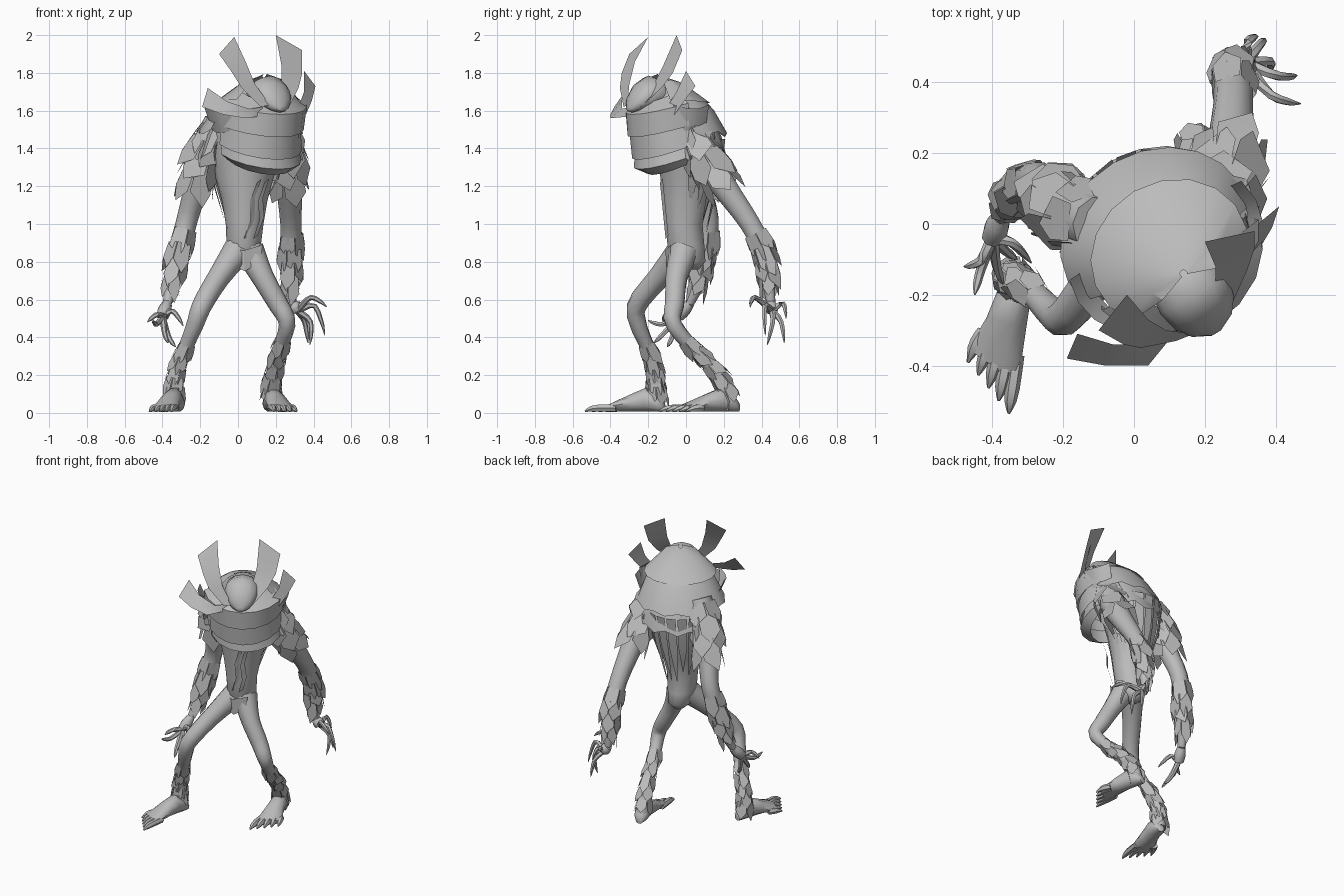
import bpy, math, random
from mathutils import Vector, Matrix

random.seed(4)
if "Cube" in bpy.data.objects:
    bpy.data.objects.remove(bpy.data.objects["Cube"])

grey = bpy.data.materials.new("stone grey")
grey.use_nodes = True
grey.diffuse_color = (0.5, 0.5, 0.5, 1)
grey.node_tree.nodes["Principled BSDF"].inputs["Base Color"].default_value = (0.5, 0.5, 0.5, 1)

UP = Vector((0, 0, 1))
FWD = Vector((0.5, -0.866, 0))     # the upper body is turned to its left
SIDE = Vector((0.866, 0.5, 0))


def build(name, verts, faces, angle=50):
    mesh = bpy.data.meshes.new(name)
    mesh.from_pydata([tuple(v) for v in verts], [], faces)
    mesh.materials.append(grey)
    obj = bpy.data.objects.new(name, mesh)
    bpy.context.collection.objects.link(obj)
    bpy.ops.object.select_all(action="DESELECT")
    obj.select_set(True)
    bpy.context.view_layer.objects.active = obj
    bpy.ops.object.shade_smooth_by_angle(angle=math.radians(angle))
    return obj


def sample(path, t):
    """Point, direction and radius at t (0..1) on a smooth curve."""
    def at(u):
        u = min(max(u, 0), 1) * (len(path) - 1)
        i = min(int(u), len(path) - 2)
        f = u - i
        a, b, c, d = [Vector(path[min(max(i + k, 0), len(path) - 1)]) for k in (-1, 0, 1, 2)]
        return b + (c - a) * (f / 2) + (a - b * 2.5 + c * 2 - d / 2) * f**2 + ((b - c) * 1.5 + (d - a) / 2) * f**3
    p = at(t)
    return p.xyz, (at(t + 0.01) - at(t - 0.01)).xyz.normalized(), max(p.w, 0.002)


def frame(d):
    ref = Vector((0, -1, 0)) if abs(d.y) < 0.8 else UP
    u = d.cross(ref).normalized()
    return u, d.cross(u)


def loft(rings, closed=True):
    n, verts, faces = len(rings[0]), [v for r in rings for v in r], []
    for i in range(len(rings) - 1):
        for k in range(n if closed else n - 1):
            j = (k + 1) % n
            faces.append((i * n + k, i * n + j, (i + 1) * n + j, (i + 1) * n + k))
    if closed:
        faces += [tuple(reversed(range(n))), tuple(range(len(verts) - n, len(verts)))]
    return verts, faces


def add(parts, geo):
    base = len(parts[0])
    parts[0].extend(geo[0])
    parts[1].extend(tuple(i + base for i in f) for f in geo[1])


def tube(path, steps=12, sides=10):
    rings = []
    for i in range(steps + 1):
        p, d, r = sample(path, i / steps)
        u, v = frame(d)
        rings.append([p + (u * math.cos(a) + v * math.sin(a)) * r
                      for a in [math.tau * k / sides for k in range(sides)]])
    return loft(rings)


def scales(name, path, t0, t1, rows, count, length, flare):
    """Overlapping pointed plates running down a limb."""
    parts = ([], [])
    for i in range(rows):
        p, d, r = sample(path, t0 + (t1 - t0) * i / max(rows - 1, 1))
        u, v = frame(d)
        for k in range(count):
            a = math.tau * (k + i % 2 / 2) / count
            out = u * math.cos(a) + v * math.sin(a)
            tan = d.cross(out)
            w, ln = r * 3.3 / count, length * random.uniform(0.75, 1.2)
            top, mid = p + out * r * 0.95, p + out * (r + flare * 0.6) + d * ln * 0.6
            tip = p + out * (r + flare) + d * ln + tan * w * random.uniform(-0.8, 0.8)
            add(parts, ([top - tan * w, top + tan * w, mid + tan * w * 1.15, tip, mid - tan * w * 1.15],
                        [(0, 1, 2, 4), (4, 2, 3)]))
    build(name, *parts, angle=20)


def ribbon(parts, left, right):
    add(parts, loft([[Vector(a), Vector(b)] for a, b in zip(left, right)], closed=False))


def band(name, rows, a0, a1, n=10, dip=0.0, jag=0.0):
    """Curved armour plate; rows are centre x, y, height, half width, half depth."""
    rings = []
    for i, (x, y, z, rx, ry) in enumerate(rows):
        last, ring = i == len(rows) - 1, []
        for k in range(n + 1):
            f = k / n
            a = math.radians(a0 + (a1 - a0) * f)
            drop = dip * math.sin(math.pi * f) + (jag * (k % 2) if last else 0)
            ring.append(Vector((x, y, z - drop)) + FWD * math.cos(a) * ry + SIDE * math.sin(a) * rx)
        rings.append(ring)
    build(name, *loft(rings, closed=False), angle=30)


# Torso, leaning forward
rows = [(.03, .03, .76, .03, .04), (.03, .02, .8, .075, .085), (.03, .0, .88, .09, .1),
        (.035, -.01, 1, .1, .1), (.035, .0, 1.12, .12, .125), (.035, .01, 1.25, .155, .15),
        (.05, .01, 1.4, .19, .175), (.07, -.01, 1.53, .2, .18), (.1, -.06, 1.65, .16, .15),
        (.13, -.11, 1.74, .09, .09)]
rings = [[Vector((x + rx * math.cos(math.tau * k / 14), y + ry * math.sin(math.tau * k / 14), z))
          for k in range(14)] for x, y, z, rx, ry in rows]
build("torso", *loft(rings))

# Limbs
arms = {
    "left": [(.21, 0, 1.54, .08), (.25, .08, 1.38, .085), (.27, .2, 1.2, .07), (.28, .34, 1, .056),
             (.28, .41, .85, .056), (.28, .435, .7, .038), (.285, .45, .58, .024)],
    "right": [(-.1, 0, 1.54, .08), (-.17, .03, 1.38, .085), (-.22, .07, 1.2, .065), (-.27, .12, 1.02, .056),
              (-.31, .1, .86, .056), (-.345, .07, .7, .038), (-.375, .02, .58, .024)]}
legs = {
    "left": [(.06, -.01, .86, .08), (.13, -.05, .72, .06), (.21, -.06, .58, .053), (.26, -.07, .48, .045),
             (.23, .02, .36, .038), (.2, .13, .25, .04), (.18, .2, .14, .046), (.175, .23, .05, .043)],
    "right": [(0, -.02, .86, .08), (-.1, -.14, .72, .06), (-.19, -.26, .57, .053), (-.23, -.25, .46, .045),
              (-.28, -.2, .34, .038), (-.32, -.17, .23, .04), (-.335, -.16, .14, .046), (-.335, -.15, .05, .043)]}
for side in ("left", "right"):
    build(side + "_arm", *tube(arms[side], 18))
    build(side + "_leg", *tube(legs[side], 20))
    scales(side + "_shoulder_plates", arms[side], .04, .25, 4, 5, .16, .025)
    scales(side + "_forearm_plates", arms[side], .55, .8, 4, 5, .14, .008)
    scales(side + "_shin_plates", legs[side], .54, .86, 5, 5, .11, .012)

# Hands: a palm and five jointed clawed fingers
fingers = {
    "left": ((.315, .455, .54), [[(.38, .37, .61), (.47, .34, .56)], [(.4, .42, .57), (.46, .42, .41)],
             [(.38, .46, .49), (.38, .43, .36)], [(.35, .5, .49), (.37, .52, .37)], [(.32, .51, .58), (.35, .53, .5)]]),
    "right": ((-.4, -.04, .51), [[(-.35, -.05, .54), (-.29, -.11, .46)], [(-.43, -.1, .52), (-.48, -.12, .48)],
              [(-.43, -.12, .47), (-.45, -.2, .49)], [(-.39, -.11, .43), (-.37, -.17, .37)],
              [(-.37, -.07, .41), (-.33, -.1, .35)]])}
for side, (palm, tips) in fingers.items():
    palm, wrist = Vector(palm), Vector(arms[side][-1]).xyz
    parts = ([], [])
    add(parts, tube([(*wrist, .026), (*(wrist.lerp(palm, .5)), .036), (*palm, .032)], 6, 8))
    for knuckle, tip in tips:
        k, t = Vector(knuckle), Vector(tip)
        bend = k.lerp(t, .55) + (k - palm) * .1
        add(parts, tube([(*palm, .018), (*k, .014), (*bend, .011), (*t, .002)], 8, 6))
    build(side + "_hand", *parts)

# Feet: a flattened wedge with five toes
for side, heel, yaw, m in (("left", (.165, .28, 0), 0.24, 1), ("right", (-.315, -.115, 0), -0.27, -1)):
    parts, rings = ([], []), []
    for d, w, h in ((0, .025, .05), (.03, .045, .09), (.1, .05, .13), (.17, .058, .1), (.24, .07, .065), (.3, .08, .035)):
        rings.append([Vector((w * math.cos(a), -d + m * .35 * w * math.cos(a) * (d > .2), h * (.5 + .5 * math.sin(a)) + .005))
                      for a in [math.tau * k / 10 for k in range(10)]])
    add(parts, loft(rings))
    for i in range(5):
        x, reach = m * (i - 2) * .034, .415 - i * .027
        add(parts, tube([(x * .8, -.25 + i * .01, .025, .02), (x, -reach + .05, .024, .02), (x * 1.1, -reach, .008, .004)], 5, 6))
    obj = build(side + "_foot", *parts)
    obj.matrix_world = Matrix.Translation(heel) @ Matrix.Rotation(yaw, 4, "Z")

# Back carapace, three overlapping bands
band("crown_plate", [(.14, -.14, 1.795, .01, .01), (.13, -.12, 1.765, .11, .1), (.1, -.08, 1.66, .23, .2)], 55, 305, 12, .02)
band("upper_back_plate", [(.1, -.07, 1.68, .17, .16), (.08, -.05, 1.62, .22, .19), (.06, -.03, 1.5, .28, .235)], 75, 285, 12, .02, .02)
band("lower_back_plate", [(.07, -.03, 1.55, .2, .17), (.06, -.02, 1.48, .23, .2), (.05, -.01, 1.38, .26, .22)], 90, 270, 10, .02, .03)

# Face mask: overlapping tiers that curve down to a chin
band("brow_mask", [(.13, -.1, 1.7, .15, .15), (.11, -.08, 1.64, .26, .235), (.1, -.07, 1.52, .25, .24)], -80, 80, 8, .06)
band("cheek_mask", [(.1, -.07, 1.55, .235, .23), (.1, -.06, 1.42, .24, .225)], -85, 85, 8, .08)
band("jaw_mask", [(.1, -.06, 1.46, .22, .21), (.11, -.06, 1.37, .23, .215), (.11, -.04, 1.34, .19, .16)], -90, 90, 8, .08)
for name, turn in (("left_collar_plate", 1), ("right_collar_plate", -1)):
    band(name, [(.09, -.07, 1.63, .29, .23), (.09, -.06, 1.5, .24, .21)], turn * 55, turn * 105, 3, .02)

# Head dome with a pointed beak
rings = []
for f, w, h in ((-.13, .05, .03), (-.08, .1, .075), (0, .11, .095), (.06, .095, .075), (.1, .065, .05), (.125, .015, .015)):
    droop = 5 * max(f, 0) ** 2
    rings.append([Vector((.17, -.2, 1.69 - droop)) + FWD * f + SIDE * w * math.cos(a) + UP * h * math.sin(a)
                  for a in [math.tau * k / 12 for k in range(12)]])
build("head_dome", *loft(rings))

# Horns: broad curved blades
horns = ([], [])
ribbon(horns, [(.12, -.33, 1.62), (.02, -.35, 1.72), (-.03, -.34, 1.8), (-.1, -.3, 1.9)],
       [(.17, -.31, 1.63), (.09, -.3, 1.74), (.04, -.27, 1.86), (-.02, -.2, 1.99)])
ribbon(horns, [(.21, -.26, 1.62), (.23, -.18, 1.72), (.23, -.12, 1.84), (.2, -.05, 2)],
       [(.27, -.24, 1.62), (.32, -.13, 1.72), (.34, -.07, 1.8), (.34, -.02, 1.92)])
ribbon(horns, [(.27, -.16, 1.57), (.32, -.1, 1.62), (.35, -.05, 1.7), (.35, .0, 1.81)],
       [(.31, -.15, 1.53), (.36, -.06, 1.58), (.39, -.01, 1.65), (.41, .05, 1.73)])
ribbon(horns, [(.13, -.29, 1.62), (.06, -.34, 1.61), (-.06, -.34, 1.65), (-.16, -.31, 1.72)],
       [(.12, -.29, 1.57), (.04, -.4, 1.56), (-.08, -.4, 1.58), (-.19, -.38, 1.62)])
build("horns", *horns)

# Back strands, narrowing to the hips
strands = ([], [])
for i in range(9):
    a = math.radians(10 + i * 20)
    c, s = math.cos(a), math.sin(a)
    z = .9 + .12 * abs(c) + random.uniform(0, .1)
    top, mid = Vector((.05 + .21 * c, .01 + .2 * s, 1.45)), Vector((.035 + .175 * c, .01 + .17 * s, 1.24))
    tip, t = Vector((.03 + .105 * c, .115 * s, z)), Vector((-s, c, 0)) * .03
    ribbon(strands, [top - t, mid - t, tip], [top + t, mid + t * .8, tip + t * .1])
build("back_strands", *strands, angle=20)

# Belly folds lying on the skin
folds = ([], [])
for x, lean in ((.03, .05), (.08, .04)):
    edge = [(x + lean * k / 3 + .02 * (k % 2), -.108 - .01 * k, .92 + .1 * k) for k in range(4)]
    ribbon(folds, edge, [(a + .025, b + .015, c + .02) for a, b, c in edge])
build("belly_folds", *folds, angle=20)

# Hip plate
hip = ([], [])
ribbon(hip, [(-.06, -.08, .87), (-.04, -.09, .79)], [(.03, -.11, .86), (.035, -.1, .75)])
ribbon(hip, [(.03, -.11, .86), (.035, -.1, .75)], [(.13, -.08, .89), (.12, -.08, .8)])
build("hip_plate", *hip, angle=20)
